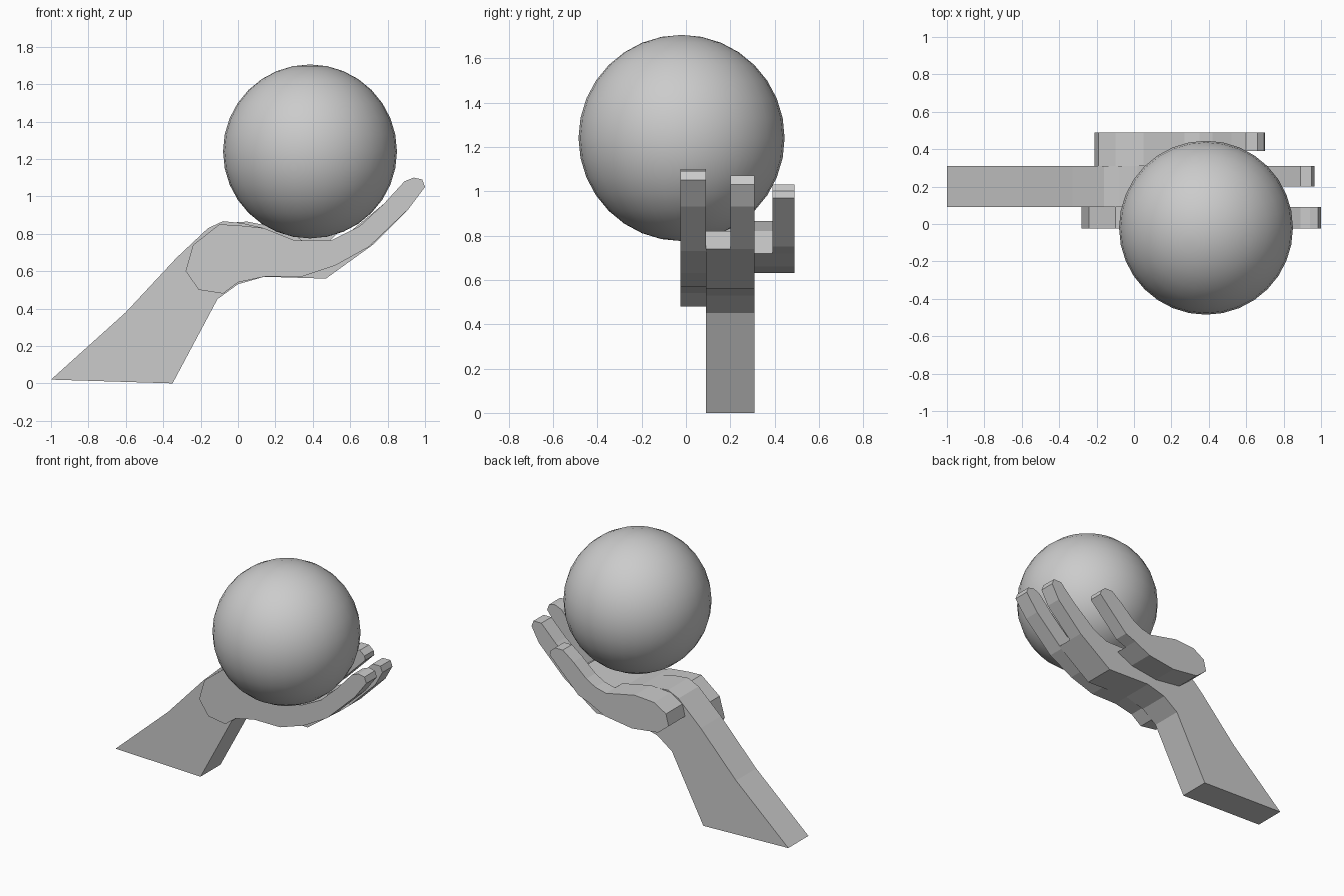
import bpy, bmesh

cube = bpy.data.objects.get("Cube")
if cube:
    bpy.data.objects.remove(cube, do_unlink=True)

# One pale grey for everything
grey = bpy.data.materials.new("pale_grey")
grey.use_nodes = True
colour = (0.6, 0.6, 0.6, 1)
grey.diffuse_color = colour
grey.node_tree.nodes["Principled BSDF"].inputs["Base Color"].default_value = colour


def slab(name, outline, y_front, y_back):
    """Side outline (x, z) given thickness along y."""
    bm = bmesh.new()
    face = bm.faces.new([bm.verts.new((x, y_front, z)) for x, z in outline])
    moved = bmesh.ops.extrude_face_region(bm, geom=[face])["geom"]
    verts = [v for v in moved if isinstance(v, bmesh.types.BMVert)]
    bmesh.ops.translate(bm, verts=verts, vec=(0, y_back - y_front, 0))
    bmesh.ops.recalc_face_normals(bm, faces=bm.faces)
    mesh = bpy.data.meshes.new(name)
    bm.to_mesh(mesh)
    bm.free()
    mesh.materials.append(grey)
    obj = bpy.data.objects.new(name, mesh)
    bpy.context.collection.objects.link(obj)
    return obj


# Forearm flowing into the palm, cut off where the fingers part
slab("forearm_and_palm", [
    (-1, .02), (-.35, 0), (-.11, .45), (0, .53), (.14, .57), (.47, .56),
    (.72, .74), (.61, .82), (.5, .765), (.3, .765), (.14, .83), (.02, .857),
    (-.08, .867), (-.16, .83), (-.33, .67), (-.6, .38)], .09, .31)

# Middle finger continuing the palm
slab("middle_finger", [
    (.72, .74), (.91, .93), (.965, 1.03), (.95, 1.07), (.89, 1.07),
    (.78, .96), (.61, .82)], .2, .31)

# Front edge of the hand with its finger
slab("front_finger", [
    (-.28, .6), (-.21, .5), (-.08, .48), (0, .54), (.14, .57), (.34, .57),
    (.52, .63), (.7, .73), (.91, .93), (1, 1.05), (.985, 1.09), (.94, 1.1),
    (.89, 1.08), (.78, .96), (.65, .84), (.5, .765), (.3, .765),
    (.14, .83), (0, .845), (-.1, .85), (-.24, .74)], -.025, .09)

# Rear pad of the hand, then the narrower finger leaving it
slab("rear_pad", [
    (-.21, .72), (-.13, .655), (.07, .63), (.28, .66), (.4, .72),
    (.27, .82), (.05, .865), (-.1, .855), (-.19, .8)], .31, .49)
slab("rear_finger", [
    (.4, .72), (.48, .75), (.59, .86), (.7, .97), (.695, 1), (.66, 1.03),
    (.6, 1.03), (.52, .97), (.42, .88), (.35, .84), (.27, .82)], .39, .49)

# Ball resting in the hand
bpy.ops.mesh.primitive_uv_sphere_add(
    segments=32, ring_count=16, radius=.465, location=(.385, -.02, 1.24))
ball = bpy.context.object
ball.name = "ball"
ball.data.materials.append(grey)
bpy.ops.object.shade_smooth()
